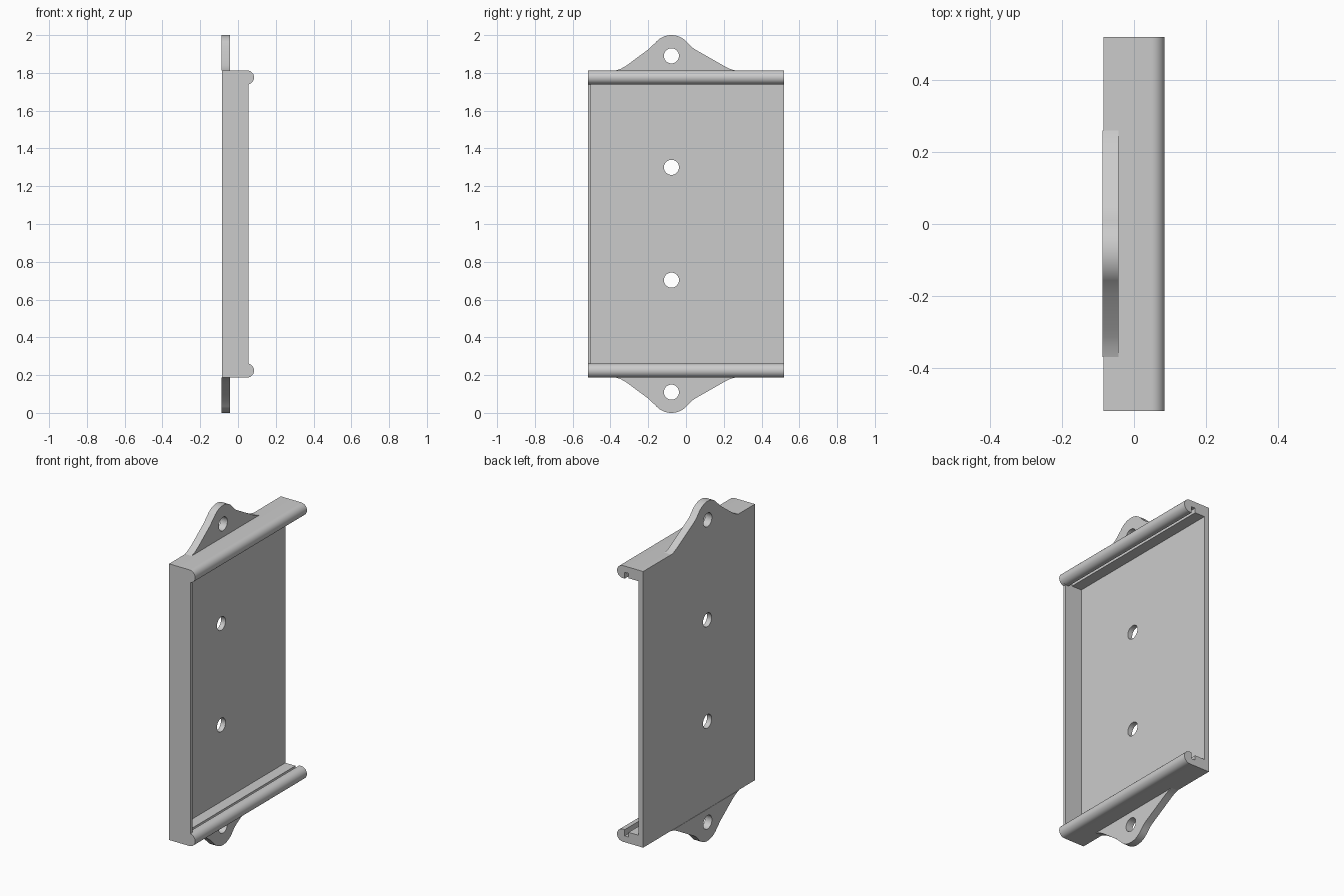
import bpy, bmesh, math
from mathutils import Vector

cube = bpy.data.objects.get("Cube")
if cube:
    bpy.data.objects.remove(cube, do_unlink=True)

grey = bpy.data.materials.new("light grey")
grey.use_nodes = True
colour = (0.6, 0.6, 0.6, 1)
grey.diffuse_color = colour
grey.node_tree.nodes["Principled BSDF"].inputs["Base Color"].default_value = colour

BACK, FACE, TOP = -0.085, 0.055, 1.813
END, HOLE_Y, HOLE_R = 0.52, -0.077, 0.04
WALL = 0.017
LIP_R, LIP_X = 0.037, 0.048


def prism(name, points, to_start, sweep):
    """Extrude a flat outline; to_start places each 2D point, sweep is the length."""
    bm = bmesh.new()
    face = bm.faces.new([bm.verts.new(to_start(a, b)) for a, b in points])
    new = bmesh.ops.extrude_face_region(bm, geom=[face])["geom"]
    bmesh.ops.translate(bm, vec=Vector(sweep),
                        verts=[v for v in new if isinstance(v, bmesh.types.BMVert)])
    bmesh.ops.recalc_face_normals(bm, faces=bm.faces)
    mesh = bpy.data.meshes.new(name)
    bm.to_mesh(mesh)
    bm.free()
    mesh.materials.append(grey)
    obj = bpy.data.objects.new(name, mesh)
    bpy.context.collection.objects.link(obj)
    return obj


def arc(cx, cy, r, start, end, n):
    return [(cx + r * math.cos(math.radians(start + (end - start) * i / n)),
             cy + r * math.sin(math.radians(start + (end - start) * i / n)))
            for i in range(n + 1)]


def mirrored(points):
    return points + [(a, 2 - b) for a, b in reversed(points)]


def smooth(obj):
    bpy.ops.object.select_all(action="DESELECT")
    obj.select_set(True)
    bpy.context.view_layer.objects.active = obj
    bpy.ops.object.shade_smooth_by_angle(angle=math.radians(30))


def drill(obj, heights):
    for z in heights:
        cutter = prism("hole_cutter", arc(HOLE_Y, z, HOLE_R, 0, 350, 35),
                       lambda y, z: (-0.3, y, z), (0.6, 0, 0))
        cutter.hide_render = True
        cutter.hide_set(True)
        cut = obj.modifiers.new("hole", "BOOLEAN")
        cut.operation, cut.solver, cut.object = "DIFFERENCE", "EXACT", cutter


# Channel: back plate, ledges, grooves and rounded lips in one section
lip = arc(LIP_X, TOP - LIP_R, LIP_R, 90, -90, 14)
section = [(BACK, TOP)] + lip + [
    (0.035, TOP - 2 * LIP_R), (0.035, TOP - 0.037), (0.01, TOP - 0.037),
    (0.01, TOP - 0.065), (BACK + 0.03, TOP - 0.065)]
channel = prism("channel", mirrored(section),
                lambda x, z: (x, -END + WALL, z), (0, 2 * END - WALL, 0))
drill(channel, (0.703, 1.3))

# Thin wall closing the front end
cap = [(BACK, TOP)] + lip[:-2] + [(FACE, TOP - 2 * LIP_R)]
end_wall = prism("end_wall", mirrored(cap), lambda x, z: (x, -END, z), (0, WALL, 0))

# Mounting ears with flared feet
ear = [(0.26, TOP), (0.235, 1.820), (0.21, 1.832), (0.18, 1.849),
       (0.05, 1.923), (0.03, 1.937)]
ear += arc(HOLE_Y, 1.89, 0.11, 38, 142, 20)
ear += [(-0.178, 1.945), (-0.195, 1.928), (-0.29, 1.857),
        (-0.315, 1.839), (-0.342, 1.823), (-0.37, TOP)]
ears = []
for name, flip in (("upper_ear", False), ("lower_ear", True)):
    outline = [(y, 2 - z if flip else z) for y, z in ear]
    obj = prism(name, outline, lambda y, z: (BACK - 0.002, y, z), (0.044, 0, 0))
    drill(obj, [0.11 if flip else 1.89])
    ears.append(obj)

for obj in [channel, end_wall] + ears:
    smooth(obj)
